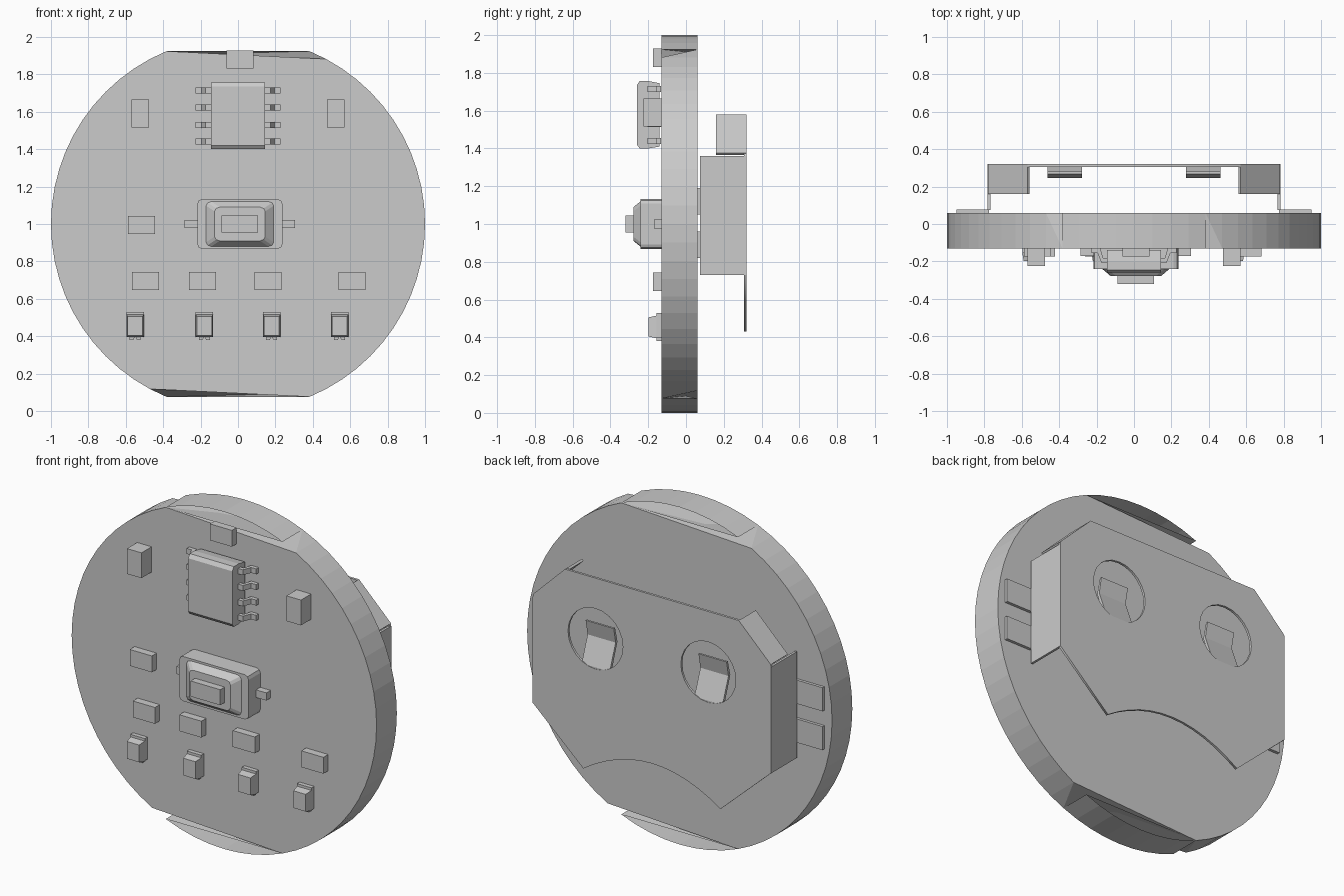
import bpy, bmesh, math
from mathutils import Vector

cube = bpy.data.objects.get("Cube")
if cube:
    bpy.data.objects.remove(cube, do_unlink=True)

GREY = (0.6, 0.6, 0.6, 1.0)
mat = bpy.data.materials.new("plain grey")
mat.use_nodes = True
mat.diffuse_color = GREY
mat.node_tree.nodes["Principled BSDF"].inputs["Base Color"].default_value = GREY

FRONT, BACK = -0.13, 0.06


def finish(name, bm):
    bmesh.ops.recalc_face_normals(bm, faces=bm.faces)
    mesh = bpy.data.meshes.new(name)
    bm.to_mesh(mesh)
    bm.free()
    mesh.materials.append(mat)
    obj = bpy.data.objects.new(name, mesh)
    bpy.context.collection.objects.link(obj)
    return obj


def block(name, x, z, w, h, y_base, y_tip, bevel=0.0, taper=1.0):
    """Box standing off the board; taper shrinks the tip, bevel rounds the outline."""
    bm = bmesh.new()
    bmesh.ops.create_cube(bm, size=1)
    for v in bm.verts:
        tip = v.co.y < 0
        k = taper if tip else 1.0
        v.co = (x + v.co.x * w * k, y_tip if tip else y_base, z + v.co.z * h * k)
    if bevel:
        corners = [e for e in bm.edges
                   if abs(e.verts[0].co.y - e.verts[1].co.y) > 0.5 * abs(y_tip - y_base)]
        bmesh.ops.bevel(bm, geom=corners, offset=bevel, segments=2, affect='EDGES', profile=0.5)
    return finish(name, bm)


def prism(name, pts, start, depth):
    """Extrude a closed 3D outline, given as points at the start, along depth."""
    bm = bmesh.new()
    face = bm.faces.new([bm.verts.new(Vector(p) + Vector(start)) for p in pts])
    out = bmesh.ops.extrude_face_region(bm, geom=[face])
    bmesh.ops.translate(bm, vec=depth,
                        verts=[g for g in out["geom"] if isinstance(g, bmesh.types.BMVert)])
    return finish(name, bm)


# Round board with a notched lobe at the top and the bottom
SEG = 64
bm = bmesh.new()
rings = []
for y in (FRONT, BACK):
    rings.append([bm.verts.new((math.cos(math.tau * i / SEG), y,
                                1 + math.sin(math.tau * i / SEG))) for i in range(SEG)])
f, b = [lambda i, r=r: r[i % SEG] for r in rings]
half = SEG // 2
bm.faces.new([f(i) for i in list(range(20, 44)) + list(range(52, 76))])
bm.faces.new([b(i) for i in list(range(21, 45)) + list(range(53, 77))])
for i in range(SEG):
    if i % half not in (11, 20):
        bm.faces.new((f(i), f(i + 1), b(i + 1), b(i)))
for s in (0, half):
    bm.faces.new((f(s + 11), f(s + 20), b(s + 20), b(s + 12)))
    bm.faces.new((b(s + 12), b(s + 21), f(s + 20), f(s + 12)))
    bm.faces.new((f(s + 11), b(s + 11), b(s + 12)))
    bm.faces.new((f(s + 20), f(s + 21), b(s + 21)))
finish("board", bm)

# Small flat chips
for i, (x, z) in enumerate([(0.01, 1.88), (-0.515, 0.995), (-0.495, 0.695),
                            (-0.19, 0.695), (0.16, 0.695), (0.61, 0.695)]):
    block(f"small_chip_{i + 1}", x, z, 0.145, 0.097, FRONT, -0.175)

# Tall chips at the upper sides
for side, x in (("right", -0.523), ("left", 0.523)):
    block(f"tall_chip_{side}", x, 1.59, 0.095, 0.15, FRONT, -0.225)

# Row of lamps, with two notches at the foot of each base
for i, x in enumerate((-0.55, -0.18, 0.18, 0.543)):
    w, c = 0.047, 0.018
    outline = [(-w, 0, 0.15), (-w, 0, c), (-w + c, 0, c), (-w + c, 0, 0), (-0.01, 0, 0),
               (0, 0, c), (0.01, 0, 0), (w - c, 0, 0), (w - c, 0, c), (w, 0, c), (w, 0, 0.15)]
    prism(f"lamp_base_{i + 1}", outline, (x, FRONT, 0.38), (0, -0.025, 0))
    block(f"lamp_lens_{i + 1}", x, 0.455, 0.094, 0.12, -0.155, -0.198, taper=0.85)

# Main chip: body with sloped ends and eight bent pins
body = [(0, -0.14, 1.41), (0, -0.2, 1.4), (0, -0.245, 1.4), (0, -0.26, 1.42),
        (0, -0.26, 1.735), (0, -0.245, 1.757), (0, -0.2, 1.757), (0, -0.14, 1.745)]
prism("main_chip_body", body, (-0.145, 0, 0), (0.29, 0, 0))
for side, s in (("right", -1), ("left", 1)):
    pin = [(0.14, -0.205), (0.175, -0.205), (0.195, -0.155), (0.228, -0.155),
           (0.228, -0.132), (0.18, -0.132), (0.165, -0.182), (0.14, -0.182)]
    for i, z in enumerate((1.44, 1.53, 1.622, 1.715)):
        prism(f"main_chip_pin_{side}_{i + 1}", [(s * x, y, 0) for x, y in pin],
              (0, 0, z - 0.016), (0, 0, 0.032))

# Push switch
block("switch_body", 0.01, 1.0, 0.455, 0.265, FRONT, -0.24, bevel=0.025)
block("switch_cover", 0.01, 1.0, 0.36, 0.24, -0.24, -0.278, bevel=0.02, taper=0.75)
block("switch_button", 0.01, 1.0, 0.195, 0.092, -0.27, -0.32)
block("switch_terminals", 0.01, 1.0, 0.59, 0.045, FRONT, -0.17)

# Battery clip: back plate with a curved lower edge and two round openings
outer = [(0.45, 0.43), (0.78, 0.73), (0.78, 1.37), (0.57, 1.58)]
loop = outer + [(-x, z) for x, z in reversed(outer)]
loop += [(x, 0.58 - 0.15 * (x / 0.45) ** 2) for x in [-0.45 + 0.075 * i for i in range(1, 12)]]
loops = [loop]
for s in (-1, 1):
    loops.append([(s * 0.37 + 0.18 * math.cos(math.tau * i / 24),
                   1.22 + 0.18 * math.sin(math.tau * i / 24)) for i in range(24)])
curve = bpy.data.curves.new("clip_plate", 'CURVE')
curve.dimensions = '2D'
curve.fill_mode = 'BOTH'
curve.extrude = 0.007
for pts in loops:
    spline = curve.splines.new('POLY')
    spline.points.add(len(pts) - 1)
    for p, (x, z) in zip(spline.points, pts):
        p.co = (x, z, 0, 1)
    spline.use_cyclic_u = True
curve.materials.append(mat)
plate = bpy.data.objects.new("clip_plate", curve)
plate.location = (0, 0.313, 0)
plate.rotation_euler = (math.pi / 2, 0, 0)
bpy.context.collection.objects.link(plate)
bpy.context.view_layer.objects.active = plate
plate.select_set(True)
bpy.ops.object.convert(target='MESH')

# Clip walls, corner flanges, feet and spring tongues
for side, s in (("right", -1), ("left", 1)):
    block(f"clip_wall_{side}", s * 0.775, 1.045, 0.014, 0.63, 0.32, 0.075)
    flange = [(s * 0.57, 0, 1.58), (s * 0.78, 0, 1.375), (s * 0.77, 0, 1.365), (s * 0.56, 0, 1.57)]
    prism(f"clip_flange_{side}", flange, (0, 0.16, 0), (0, 0.16, 0))
    for i, z in enumerate((0.89, 1.12)):
        block(f"clip_foot_{side}_{i + 1}", s * 0.862, z, 0.175, 0.14, 0.077, BACK)
    tongue = [(0, 0.318, 0.82), (0, 0.318, 1.05), (0, 0.262, 1.2), (0, 0.28, 1.29),
              (0, 0.268, 1.29), (0, 0.245, 1.2), (0, 0.302, 1.04), (0, 0.302, 0.82)]
    prism(f"clip_tongue_{side}", tongue, (s * 0.37 - 0.092, 0, 0), (0.184, 0, 0))
